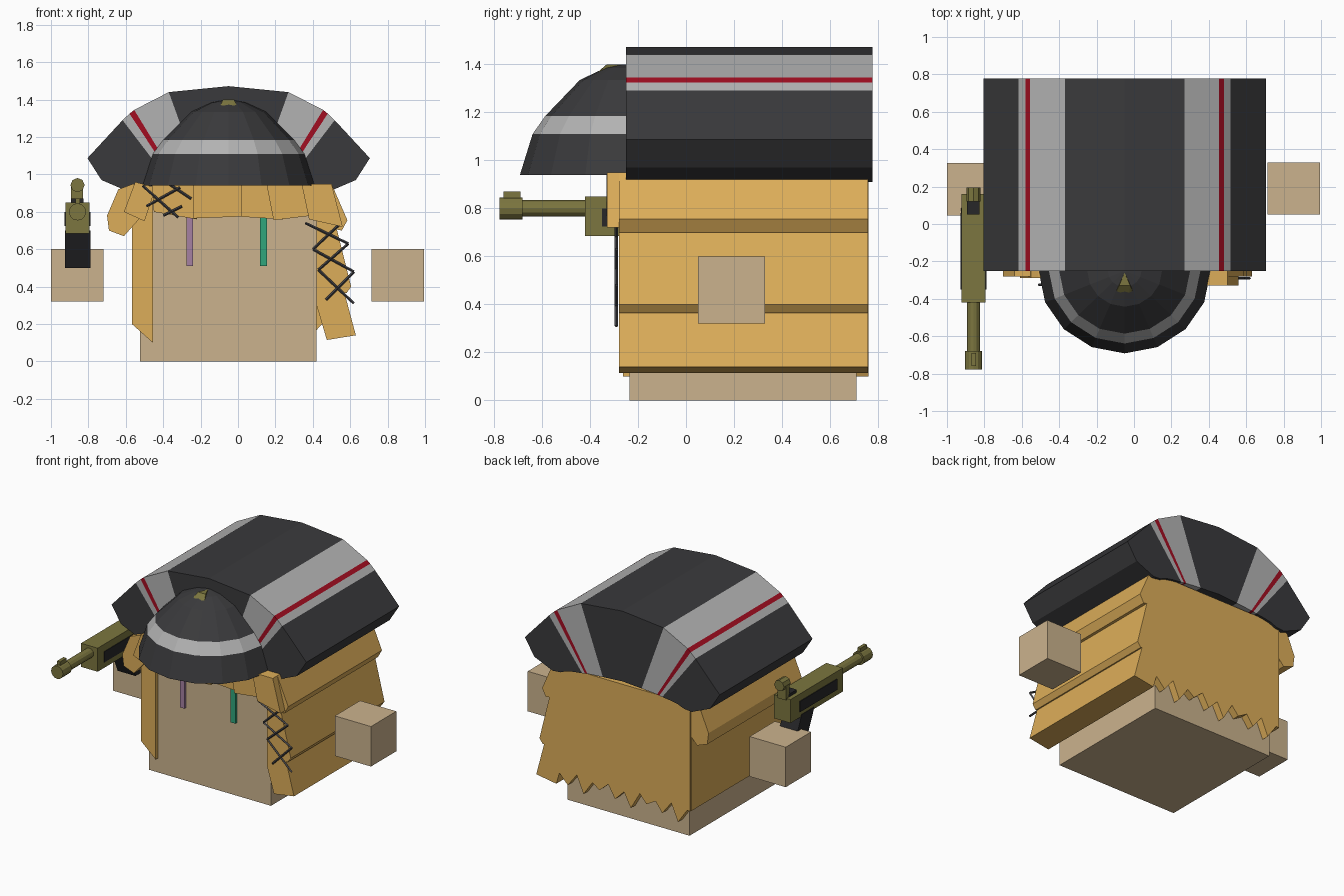
import bpy, bmesh, math
from mathutils import Vector

if "Cube" in bpy.data.objects:
    bpy.data.objects.remove(bpy.data.objects["Cube"])


def material(name, r, g, b):
    m = bpy.data.materials.new(name)
    m.diffuse_color = (r, g, b, 1)
    m.use_nodes = True
    m.node_tree.nodes["Principled BSDF"].inputs["Base Color"].default_value = m.diffuse_color
    return m


SKIN = material("skin", .60, .45, .27)
HAIR = material("hair", .72, .42, .10)
DARK = material("charcoal", .042, .042, .045)
LIGHT = material("light_grey", .45, .45, .45)
RED = material("red", .36, .004, .015)
OLIVE = material("olive", .20, .18, .05)
BLACK = material("black", .02, .02, .022)
PURPLE = material("purple", .38, .22, .36)
GREEN = material("green", .03, .38, .20)
STEEL = material("steel", .07, .07, .08)


def finish(name, bm, *mats):
    bmesh.ops.recalc_face_normals(bm, faces=bm.faces)
    me = bpy.data.meshes.new(name)
    bm.to_mesh(me)
    bm.free()
    for m in mats:
        me.materials.append(m)
    ob = bpy.data.objects.new(name, me)
    bpy.context.collection.objects.link(ob)
    return ob


def prism(name, pts, lo, hi, mat, axis="y"):
    """Extrude a profile: (x, z) along y, or (y, z) along x."""
    bm = bmesh.new()
    put = (lambda a, b, t: (a, t, b)) if axis == "y" else (lambda a, b, t: (t, a, b))
    f = [bm.verts.new(put(a, b, lo)) for a, b in pts]
    g = [bm.verts.new(put(a, b, hi)) for a, b in pts]
    bm.faces.new(f)
    bm.faces.new(g[::-1])
    n = len(pts)
    for i in range(n):
        j = (i + 1) % n
        bm.faces.new((f[i], g[i], g[j], f[j]))
    return finish(name, bm, mat)


def box(name, x, y, z, mat):
    return prism(name, [(x[0], z[0]), (x[1], z[0]), (x[1], z[1]), (x[0], z[1])], y[0], y[1], mat)


def rod(name, p, q, r, mat, sides=12):
    p, q = Vector(p), Vector(q)
    bm = bmesh.new()
    bmesh.ops.create_cone(bm, cap_ends=True, segments=sides, radius1=r, radius2=r, depth=(q - p).length)
    rot = (q - p).to_track_quat("Z", "Y").to_matrix()
    for v in bm.verts:
        v.co = rot @ v.co + (p + q) / 2
    return finish(name, bm, mat)


# Head block, hands and eyes
CX = -.05
box("head", (-.525, .42), (-.235, .71), (0, .945), SKIN)
box("left_hand", (-1, -.72), (.045, .325), (.32, .6), SKIN)
box("right_hand", (.715, .995), (.05, .33), (.32, .6), SKIN)
box("purple_eye", (-.275, -.24), (-.25, -.23), (.51, .77), PURPLE)
box("green_eye", (.118, .155), (-.25, -.23), (.51, .77), GREEN)

# Arched cap, striped between radial section lines
outer = [(0, 1.472), (.32, 1.44), (.505, 1.345), (.53, 1.325), (.567, 1.29), (.755, 1.087), (.68, .97), (.54, .91)]
inner = [(0, .98), (.15, .97), (.27, .96), (.287, .957), (.31, .953), (.38, .945), (.43, .935), (.48, .915)]
stripe = [0, 1, 2, 1, 0, 0, 0]
bm = bmesh.new()
for s in (-1, 1):
    secs = []
    for o, i in zip(outer, inner):
        secs.append([bm.verts.new((CX + s * a, y, b)) for (a, b), y in
                     ((o, -.25), (o, .777), (i, .777), (i, -.25))])
    for k, c in enumerate(stripe):
        for e in range(4):
            d = (e + 1) % 4
            bm.faces.new((secs[k][e], secs[k + 1][e], secs[k + 1][d], secs[k][d])).material_index = c
    bm.faces.new(secs[-1])
bmesh.ops.remove_doubles(bm, verts=bm.verts, dist=.0005)
finish("cap", bm, DARK, LIGHT, RED)

# Faceted half-dome visor with a light band
rings = [(.46, .94), (.405, 1.11), (.35, 1.185), (.20, 1.335), (.09, 1.385), (.01, 1.40)]
bm = bmesh.new()
rows = []
for r, z in rings:
    rows.append([bm.verts.new((CX - r * math.cos(math.pi * i / 8), -.25 - .96 * r * math.sin(math.pi * i / 8), z))
                 for i in range(9)])
for k in range(len(rows) - 1):
    for i in range(8):
        f = bm.faces.new((rows[k][i], rows[k][i + 1], rows[k + 1][i + 1], rows[k + 1][i]))
        f.material_index = 1 if k == 1 else 0
bm.faces.new(rows[0])
bm.faces.new(rows[-1])
finish("visor", bm, DARK, LIGHT)

# Wedge badge on the visor
bm = bmesh.new()
for p in [(-.155, -.48, 1.245), (.045, -.48, 1.245), (CX, -.505, 1.25), (-.08, -.33, 1.40), (-.02, -.33, 1.40),
          (-.13, -.40, 1.245), (.03, -.40, 1.245), (CX, -.26, 1.40)]:
    bm.verts.new(p)
bmesh.ops.convex_hull(bm, input=bm.verts)
finish("badge", bm, OLIVE)

# Right hair: overlapping shingles running front to back
shingles = [[(.42, .95), (.50, .95), (.585, .755), (.555, .70), (.42, .73)],
            [(.42, .76), (.52, .74), (.605, .40), (.58, .365), (.42, .385)],
            [(.42, .43), (.555, .42), (.63, .14), (.475, .115), (.42, .30)]]
for i, pts in enumerate(shingles):
    prism(f"right_hair_{i + 1}", pts, -.28, .757, HAIR)

# Left hair: side sheet, front edge strip, flared upper lock
box("left_hair", (-.567, -.52), (-.24, .75), (.2, .94), HAIR)
prism("left_front_hair", [(-.567, .2), (-.455, .1), (-.455, .93), (-.567, .93)], -.262, -.232, HAIR)
prism("left_upper_hair", [(-.56, .95), (-.64, .92), (-.70, .78), (-.69, .70), (-.61, .67), (-.53, .76), (-.5, .95)],
      -.28, .75, HAIR)

# Back hair with a saw-tooth hem
teeth = [(-.565, .95), (-.565, .2)]
x = -.54
for i in range(8):
    teeth += [(x, .2 + .02 * (i % 2)), (x + .07, .10 + .03 * (i % 3))]
    x += .122
teeth += [(.45, .2), (.45, .95)]
prism("back_hair", teeth, .705, .76, HAIR)

# Fringe locks under the visor
fringe = [[(-.61, .80), (-.50, .75), (-.44, .93), (-.55, .96)],
          [(-.45, .80), (-.22, .76), (-.22, .95), (-.46, .95)],
          [(-.24, .765), (.02, .775), (.02, .96), (-.24, .96)],
          [(.0, .775), (.24, .76), (.20, .96), (.0, .96)],
          [(.19, .755), (.395, .78), (.35, .96), (.15, .96)],
          [(.38, .76), (.56, .72), (.50, .95), (.34, .95)]]
for i, pts in enumerate(fringe):
    prism(f"fringe_{i + 1}", pts, -.245, -.29 - .02 * (i % 3), HAIR)

# Crossed hair pins
pins = [(.36, .74, .59, .63), (.55, .74, .40, .60), (.59, .63, .43, .49), (.40, .60, .62, .48),
        (.62, .48, .47, .33), (.43, .49, .62, .31), (-.51, .94, -.32, .77), (-.37, .95, -.25, .87),
        (-.49, .83, -.31, .93), (-.40, .78, -.30, .83)]
for i, (a, b, c, d) in enumerate(pins):
    y = -.29 if a > 0 else -.325
    rod(f"hair_pin_{i + 1}", (a, y, b), (c, y, d), .007, STEEL, 4)

# Blaster: receiver, barrel, grip and rear sight
GX = -.858
box("receiver", (-.922, -.793), (-.42, .16), (.685, .85), OLIVE)
for n, s in (("left", -1), ("right", 1)):
    xs = sorted((GX + s * .06, GX + s * .069))
    box(f"receiver_{n}_panel", xs, (-.35, .06), (.725, .80), BLACK)
rod("barrel", (GX, -.70, .80), (GX, -.40, .80), .034, OLIVE)
rod("muzzle", (GX, -.777, .80), (GX, -.68, .80), .046, OLIVE)
box("front_sight", (GX - .012, GX + .012), (-.76, -.69), (.83, .87), OLIVE)
prism("grip", [(-.10, .70), (.04, .70), (.13, .50), (-.01, .50)], -.925, -.788, BLACK, "x")
box("sight_base", (-.893, -.825), (.05, .14), (.845, .87), BLACK)
box("sight_post", (-.893, -.828), (.13, .17), (.84, .94), OLIVE)
rod("sight_top", (GX, .12, .943), (GX, .195, .943), .038, OLIVE, 8)
